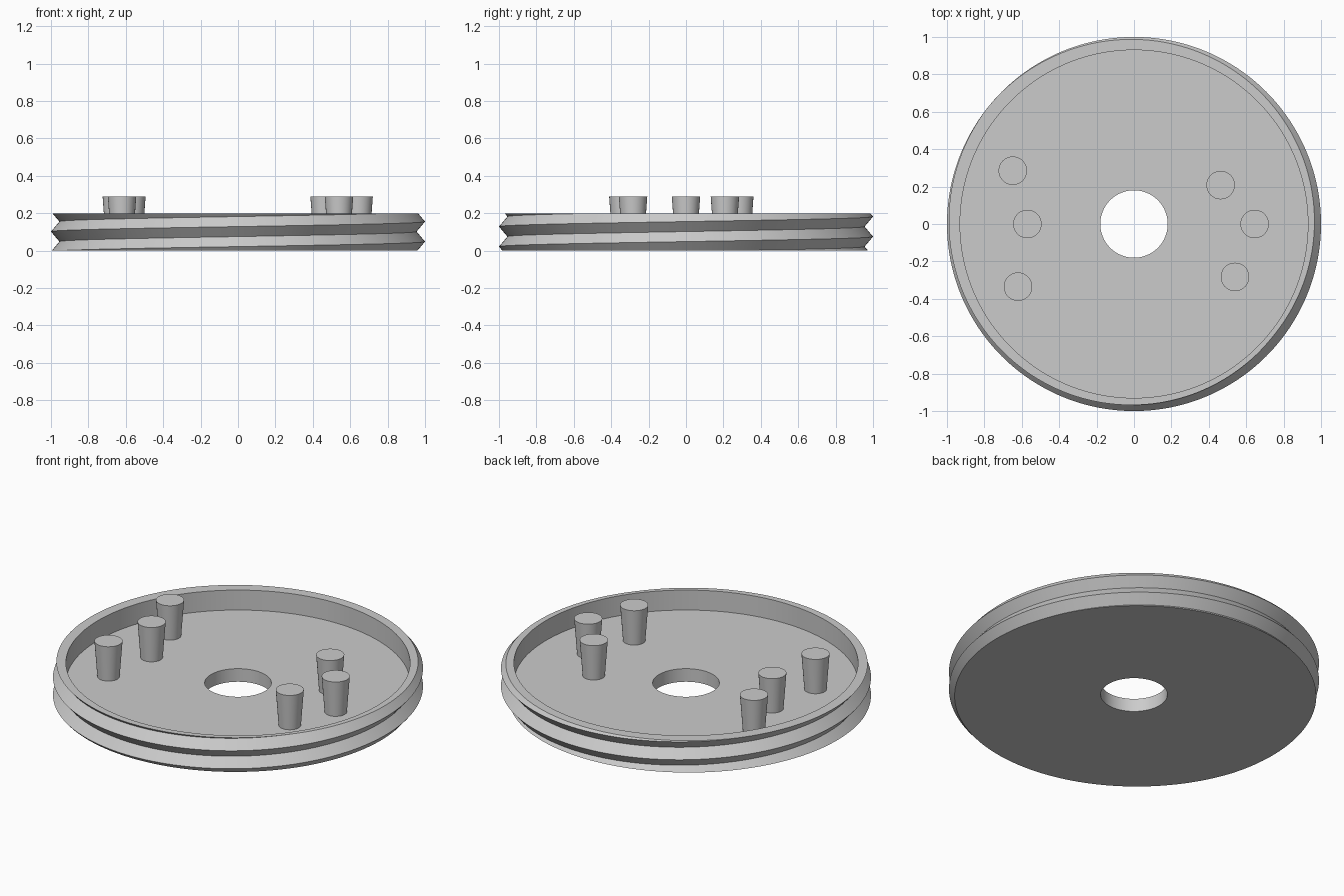
import bpy, bmesh, math

HEIGHT, FLOOR = 0.197, 0.078
INNER, BORE = 0.93, 0.18
PITCH, CREST, ROOT, PHASE = 0.107, 1.0, 0.955, 0.048
SEGMENTS = 192

cube = bpy.data.objects.get("Cube")
if cube:
    bpy.data.objects.remove(cube, do_unlink=True)

grey = bpy.data.materials.new("plain_grey")
grey.use_nodes = True
colour = (0.6, 0.6, 0.6, 1)
grey.diffuse_color = colour
grey.node_tree.nodes["Principled BSDF"].inputs["Base Color"].default_value = colour


def finish(bm, name):
    bmesh.ops.recalc_face_normals(bm, faces=bm.faces)
    mesh = bpy.data.meshes.new(name)
    bm.to_mesh(mesh)
    bm.free()
    mesh.materials.append(grey)
    obj = bpy.data.objects.new(name, mesh)
    bpy.context.collection.objects.link(obj)
    bpy.ops.object.select_all(action='DESELECT')
    obj.select_set(True)
    bpy.context.view_layer.objects.active = obj
    bpy.ops.object.shade_smooth_by_angle(angle=math.radians(30))
    return obj


def thread_radius(z, turn):
    # Triangular thread form that climbs one pitch per turn
    t = ((z - PHASE) / PITCH - turn) % 1
    return CREST - (CREST - ROOT) * 2 * min(t, 1 - t)


def section(turn):
    # Thread crests and roots, trimmed at the end faces, then the dish
    points = []
    for k in range(-4, 6):
        z = PHASE + PITCH * (turn + k / 2)
        z = min(max(z, 0), HEIGHT)
        points.append((thread_radius(z, turn), z))
    return points + [(INNER, HEIGHT), (INNER, FLOOR), (BORE, FLOOR), (BORE, 0)]


# Threaded dish with a bore through its floor
bm = bmesh.new()
columns = []
for i in range(SEGMENTS + 1):
    turn = i / SEGMENTS
    a = turn * math.tau
    columns.append([bm.verts.new((r * math.cos(a), r * math.sin(a), z))
                    for r, z in section(turn)])
for left, right in zip(columns, columns[1:]):
    for j in range(len(left)):
        n = (j + 1) % len(left)
        bm.faces.new((left[j], right[j], right[n], left[n]))
bmesh.ops.remove_doubles(bm, verts=bm.verts, dist=0.00005)
bmesh.ops.dissolve_degenerate(bm, edges=bm.edges, dist=0.00001)
finish(bm, "threaded_dish")

# Tapered pegs, wider at the top
PEG_TOP, SINK = 0.29, 0.005
pegs = [(-0.648, 0.285), (-0.57, 0), (-0.62, -0.335),
        (0.463, 0.208), (0.645, 0), (0.54, -0.283)]
for number, (x, y) in enumerate(pegs, 1):
    bm = bmesh.new()
    bmesh.ops.create_cone(bm, cap_ends=True, segments=48, radius1=0.06,
                          radius2=0.076, depth=PEG_TOP - FLOOR + SINK)
    peg = finish(bm, f"peg_{number}")
    peg.location = (x, y, (PEG_TOP + FLOOR - SINK) / 2)
